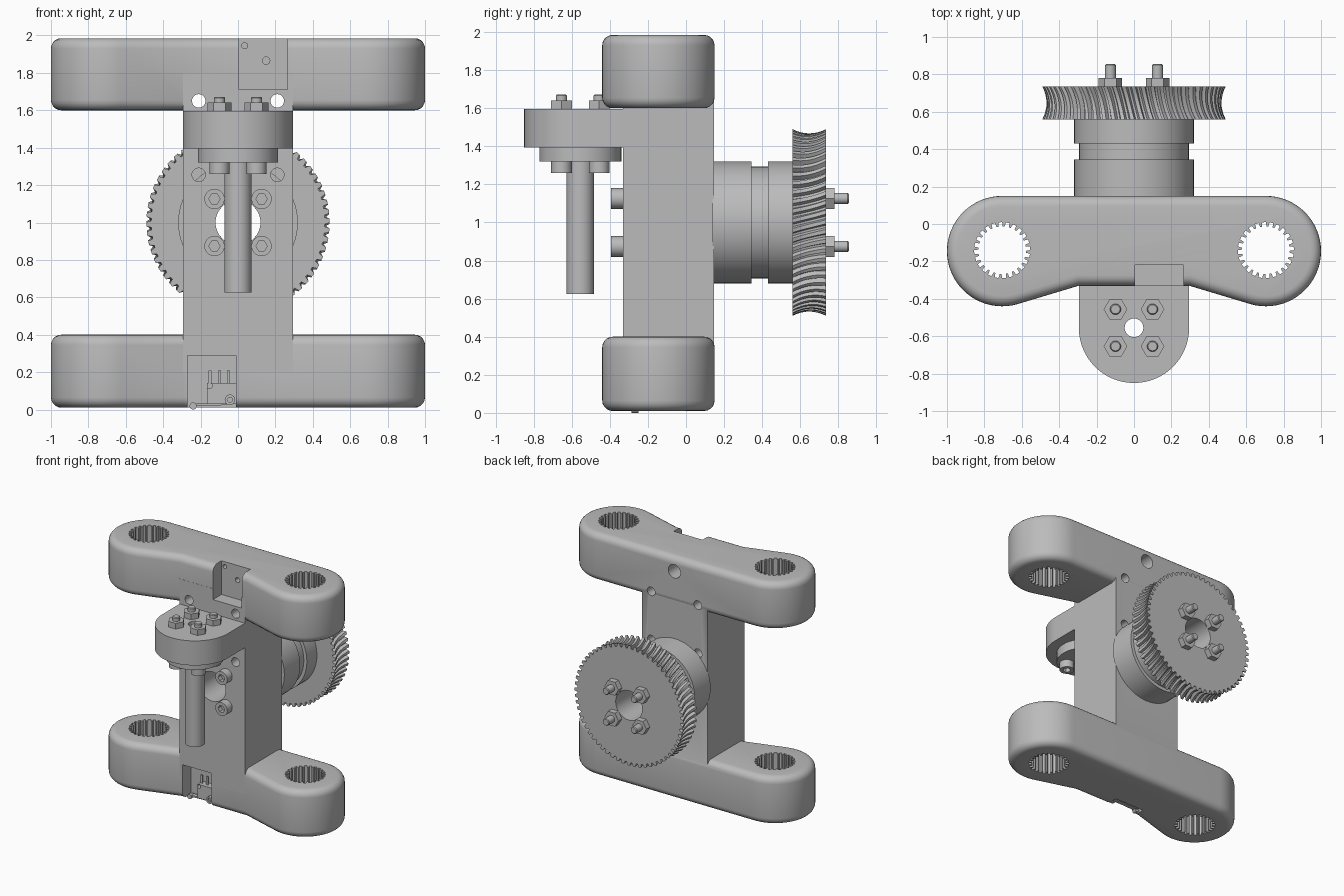
import bpy, bmesh
from math import sin, cos, pi, radians

if "Cube" in bpy.data.objects:
    bpy.data.objects.remove(bpy.data.objects["Cube"], do_unlink=True)

grey = bpy.data.materials.new("plain grey")
grey.use_nodes = True
COLOUR = (0.5, 0.5, 0.5, 1)
grey.diffuse_color = COLOUR
grey.node_tree.nodes["Principled BSDF"].inputs["Base Color"].default_value = COLOUR


def circle(r, cx=0, cy=0, n=32, start=0, end=360):
    """Points on an arc; a full turn leaves out the repeated end point."""
    steps = n if end - start == 360 else n - 1
    return [(cx + r * cos(radians(start + (end - start) * i / steps)),
             cy + r * sin(radians(start + (end - start) * i / steps))) for i in range(n)]


def loft(name, sections, axis="Z", round_caps=0):
    """Skin a stack of (outline, level) sections along the z or y axis."""
    bm = bmesh.new()
    rings = []
    for pts, w in sections:
        rings.append([bm.verts.new((u, v, w) if axis == "Z" else (u, w, v)) for u, v in pts])
    n = len(rings[0])
    for a, b in zip(rings, rings[1:]):
        for i in range(n):
            j = (i + 1) % n
            bm.faces.new((a[i], a[j], b[j], b[i]))
    caps = [bm.faces.new(rings[0]), bm.faces.new(rings[-1])]
    bmesh.ops.recalc_face_normals(bm, faces=bm.faces)
    if round_caps:
        edges = [e for f in caps for e in f.edges]
        bmesh.ops.bevel(bm, geom=edges, offset=round_caps, segments=5, profile=0.5, affect="EDGES")
    me = bpy.data.meshes.new(name)
    bm.to_mesh(me)
    bm.free()
    me.materials.append(grey)
    ob = bpy.data.objects.new(name, me)
    bpy.context.collection.objects.link(ob)
    return ob


def prism(name, pts, lo, hi, axis="Z", round_caps=0):
    return loft(name, [(pts, lo), (pts, hi)], axis, round_caps)


def box(name, x0, x1, y0, y1, z0, z1):
    return prism(name, [(x0, y0), (x1, y0), (x1, y1), (x0, y1)], z0, z1)


def combine(ob, others, operation="DIFFERENCE"):
    """Apply booleans and throw the helpers away."""
    bpy.context.view_layer.objects.active = ob
    for other in others:
        mod = ob.modifiers.new("combine", "BOOLEAN")
        mod.operation, mod.solver, mod.object = operation, "EXACT", other
        bpy.ops.object.modifier_apply(modifier=mod.name)
        bpy.data.objects.remove(other, do_unlink=True)
    return ob


def hole(r, x, v, lo, hi, axis="Y", n=32):
    return prism("cutter", circle(r, x, v, n), lo, hi, axis)


# Frame: two rounded arms joined by a column
END_X, END_Y, END_R, HALF = 0.705, -0.145, 0.295, 0.295
right_end = circle(END_R, END_X, END_Y, 36, -106.7, 90)
outline = [(HALF, -0.33)] + right_end
outline += [(-x, y) for x, y in reversed(outline)]
lower = prism("frame", outline, 0.01, 0.4, round_caps=0.055)
upper = prism("upper_arm", outline, 1.6, 1.985, round_caps=0.055)
column = box("column", -HALF, HALF, -0.331, 0.146, 0.2, 1.8)
frame = combine(lower, [column, upper], "UNION")

# Toothed shaft holes at the arm ends
TEETH = 24
for side in (-1, 1):
    spline = []
    for i in range(TEETH):
        for part, r in ((0, 0.15), (0.5, 0.15), (0.6, 0.127), (0.9, 0.127)):
            a = 2 * pi * (i + part) / TEETH
            spline.append((side * END_X + r * cos(a), -0.14 + r * sin(a)))
    combine(frame, [prism("cutter", spline, -0.1, 2.1)])

# Central bore, screw holes and the two switch pockets
cuts = [hole(0.12, 0, 1, -0.5, 0.5, n=48), hole(0.055, 0, 1.87, -0.1, 0.3)]
cuts += [hole(0.036, s * 0.21, z, -0.5, 0.5) for s in (-1, 1) for z in (1.255, 1.65)]
cuts += [box("cutter", 0.005, 0.265, -0.5, -0.22, 1.71, 2.1),
         box("cutter", -0.27, -0.01, -0.5, -0.22, -0.1, 0.29),
         hole(0.016, 0.035, 1.945, -0.3, -0.14), hole(0.02, 0.15, 1.865, -0.3, -0.14)]
combine(frame, cuts)

# Hub with a groove behind the column
hub = loft("hub", [(circle(r, 0, 1, 64), y) for r, y in
                   ((0.32, 0.14), (0.32, 0.345), (0.293, 0.345),
                    (0.293, 0.43), (0.32, 0.43), (0.32, 0.565))], "Y")
combine(hub, [hole(0.12, 0, 1, 0, 0.7, n=48)])

# Worm wheel with a hollow rim and slightly slanted teeth
WHEEL_TEETH, STATIONS = 60, 9
sections = []
for k in range(STATIONS):
    t = 2 * k / (STATIONS - 1) - 1
    tip = 0.468 + 0.022 * t * t
    root = tip - 0.026
    ring = []
    for i in range(WHEEL_TEETH):
        for part, r in ((0, root), (0.25, root), (0.42, tip), (0.83, tip)):
            a = 2 * pi * (i + part + 0.45 * t) / WHEEL_TEETH
            ring.append((r * cos(a), 1 + r * sin(a)))
    sections.append((ring, 0.56 + 0.175 * k / (STATIONS - 1)))
wheel = loft("worm_wheel", sections, "Y")
combine(wheel, [hole(0.12, 0, 1, 0.4, 0.9, n=48)])

# Motor bracket, flange and hollow shaft
MOTOR_Y = -0.555
bracket_outline = [(HALF, -0.325)] + circle(HALF, 0, MOTOR_Y, 40, -180, 0)[::-1] + [(-HALF, -0.325)]
parts = [prism("motor_bracket", bracket_outline, 1.395, 1.595),
         prism("motor_flange", circle(0.215, 0, MOTOR_Y, 48), 1.32, 1.395),
         prism("hollow_shaft", circle(0.073, 0, MOTOR_Y), 0.625, 1.33)]
for part in parts:
    combine(part, [hole(0.05, 0, MOTOR_Y, 0.5, 1.8, "Z")])


def bolt(x, v, head, seat, nut, end, axis):
    """Socket head from head to seat, hex nut starting at nut, stud up to end."""
    cap = prism("bolt_head", circle(0.054, x, v), head, seat, axis)
    combine(cap, [hole(0.03, x, v, head - 0.1, head + 0.04, axis, 6)])
    prism("hex_nut", circle(0.063, x, v, 6), nut, nut + 0.046, axis)
    loft("bolt_end", [(circle(r, x, v, 24), w) for r, w in
                      ((0.029, nut - 0.01), (0.029, end - 0.006), (0.024, end))], axis)


for sx in (-1, 1):
    for sv in (-1, 1):
        bolt(sx * 0.126, 1 + sv * 0.126, -0.395, -0.33, 0.735, 0.855, "Y")
        bolt(sx * 0.099, MOTOR_Y + sv * 0.099, 1.26, 1.322, 1.595, 1.672, "Z")

# Limit switch in the lower pocket
body = box("switch_body", -0.167, -0.012, -0.285, -0.219, 0.03, 0.143)
combine(body, [hole(0.015, -0.152, 0.127, -0.4, -0.25, n=16)])
for x in (-0.15, -0.1, -0.05):
    box("switch_pin", x - 0.008, x + 0.008, -0.256, -0.25, 0.14, 0.21)
screw = prism("switch_screw", circle(0.028, -0.043, 0.052, 24), -0.31, -0.28, "Y")
combine(screw, [hole(0.015, -0.043, 0.052, -0.4, -0.295, n=6)])
prism("switch_lever", [(-0.24, 0.018), (-0.06, 0.024), (-0.06, 0.032), (-0.24, 0.032)],
      -0.275, -0.24, "Y")
prism("switch_roller", circle(0.019, -0.24, 0.019, 24), -0.285, -0.25, "Y")

# Smooth shading with sharp edges
bpy.ops.object.select_all(action="DESELECT")
for ob in bpy.context.collection.objects:
    if ob.type == "MESH" and ob.data.materials and ob.data.materials[0] == grey:
        ob.select_set(True)
        bpy.context.view_layer.objects.active = ob
bpy.ops.object.shade_smooth_by_angle(angle=radians(30))
bpy.ops.object.select_all(action="DESELECT")
